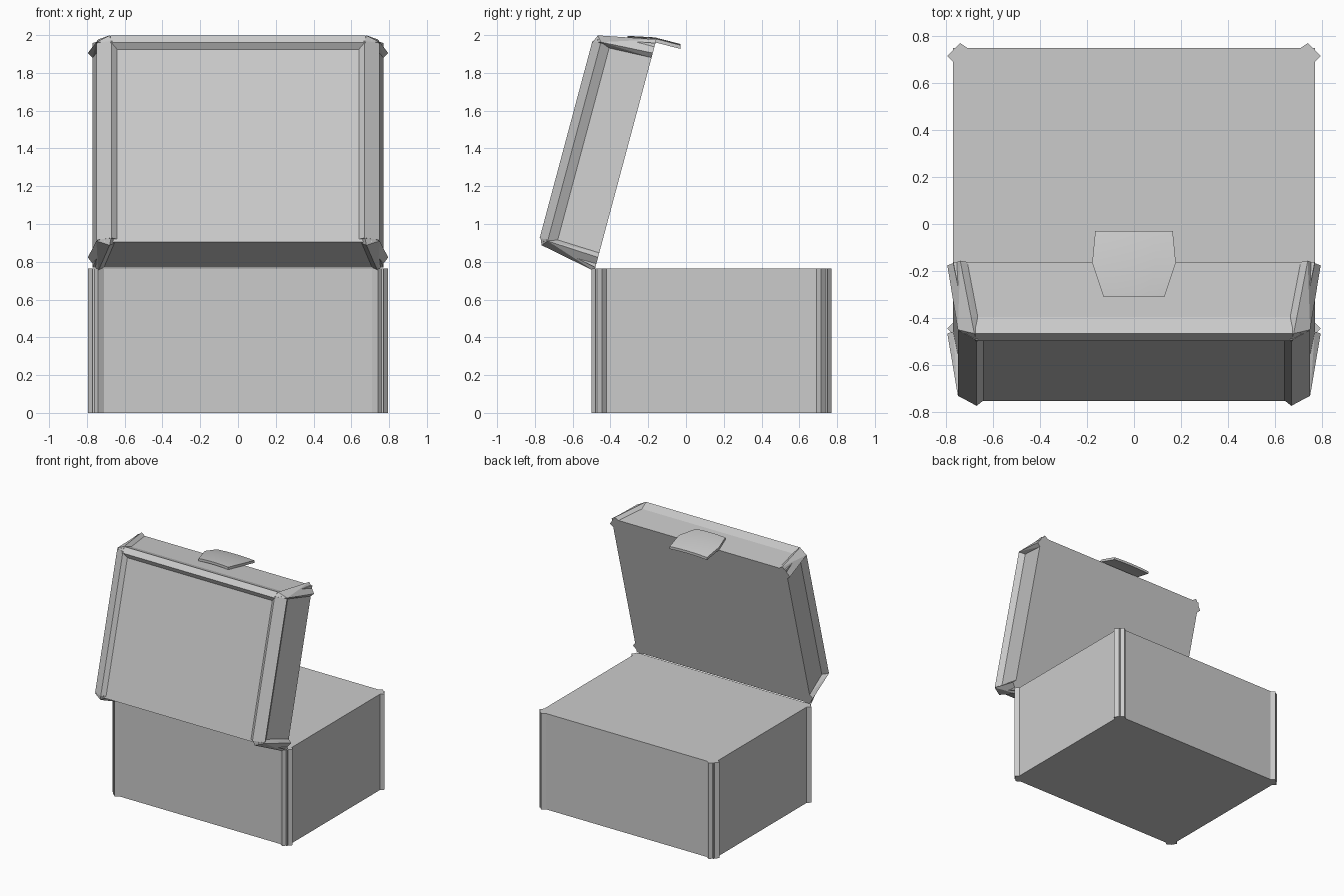
import bpy, bmesh, math
from mathutils import Vector

if "Cube" in bpy.data.objects:
    bpy.data.objects.remove(bpy.data.objects["Cube"])

TILT = math.radians(15)
S, C = math.sin(TILT), math.cos(TILT)
CY = 0.135      # centre of the box in depth
HX, HY = 0.77, 0.615   # half sizes of the box


def hull(name, points):
    """Convex solid from a few corner points."""
    bm = bmesh.new()
    for p in points:
        bm.verts.new(p)
    res = bmesh.ops.convex_hull(bm, input=bm.verts[:])
    loose = [v for v in bm.verts if not v.link_faces]
    bmesh.ops.delete(bm, geom=loose, context='VERTS')
    bmesh.ops.dissolve_limit(bm, angle_limit=0.01, verts=bm.verts[:], edges=bm.edges[:])
    bmesh.ops.recalc_face_normals(bm, faces=bm.faces[:])
    me = bpy.data.meshes.new(name)
    bm.to_mesh(me)
    bm.free()
    ob = bpy.data.objects.new(name, me)
    bpy.context.collection.objects.link(ob)
    return ob


def lid(x, v, n):
    """Lid space (across, depth from centre, height) to the opened position."""
    u = v + HY
    return Vector((x, -0.48 + S * u - C * n, 0.77 + C * u + S * n))


SIGNS = [(a, b) for a in (-1, 1) for b in (-1, 1)]
POST = [(0.71, 0.615), (0.74, 0.635), (0.795, 0.56), (0.77, 0.535)]
BASE_POST = [(0.71, 0.615), (0.74, 0.635), (0.795, 0.58), (0.77, 0.555)]

# chest base with chamfered corner posts
hull("base", [(a * HX, CY + b * HY, z) for a, b in SIGNS for z in (0, 0.765)])
for a, b in SIGNS:
    hull("base_post", [(a * x, CY + b * y, z) for x, y in BASE_POST for z in (0, 0.765)])

# tapered lid, swung open
hull("lid", [lid(a * HX, b * HY, 0) for a, b in SIGNS]
     + [lid(a * 0.71, b * 0.555, 0.30) for a, b in SIGNS])

# lid corner posts
POST_TOP = [(0.65, 0.555, 0.28), (0.68, 0.575, 0.305), (0.75, 0.545, 0.28),
            (0.71, 0.52, 0.26), (0.67, 0.53, 0.325)]
for a, b in SIGNS:
    hull("lid_post", [lid(a * x, b * y, 0) for x, y in POST]
         + [lid(a * x, b * y, n) for x, y, n in POST_TOP])

# trims along the side and front edges of the lid top
SIDE = [(0.724, 0.23), (0.75, 0.28), (0.67, 0.325), (0.64, 0.30)]
for a in (-1, 1):
    hull("lid_side_trim", [lid(a * x, b * 0.54, n) for x, n in SIDE for b in (-1, 1)])
FRONT = [(0.569, 0.23), (0.575, 0.305), (0.53, 0.325), (0.50, 0.30)]
hull("lid_front_trim", [lid(a * 0.675, v, n) for v, n in FRONT for a in (-1, 1)])

# latch plate: curved tongue overhanging the lid rim
ROWS = [(-0.31, 0.13, 1.99), (-0.165, 0.178, 1.982), (-0.03, 0.165, 1.947)]
bm = bmesh.new()
layers = []
for drop in (0, 0.02):
    layers.append([[bm.verts.new((t * w, y, z - drop + 0.006 * (1 - t * t)))
                    for t in (-1, -0.5, 0, 0.5, 1)] for y, w, z in ROWS])
top, low = layers
for grid in layers:
    for i in range(2):
        for j in range(4):
            bm.faces.new((grid[i][j], grid[i][j + 1], grid[i + 1][j + 1], grid[i + 1][j]))


def rim(g):
    return g[0] + [g[1][4]] + g[2][::-1] + [g[1][0]]


rt, rl = rim(top), rim(low)
for i in range(len(rt)):
    k = (i + 1) % len(rt)
    bm.faces.new((rt[i], rt[k], rl[k], rl[i]))
bmesh.ops.recalc_face_normals(bm, faces=bm.faces[:])
me = bpy.data.meshes.new("latch")
bm.to_mesh(me)
bm.free()
latch = bpy.data.objects.new("latch", me)
bpy.context.collection.objects.link(latch)
bpy.context.view_layer.objects.active = latch
latch.select_set(True)
bpy.ops.object.shade_smooth_by_angle(angle=math.radians(40))
